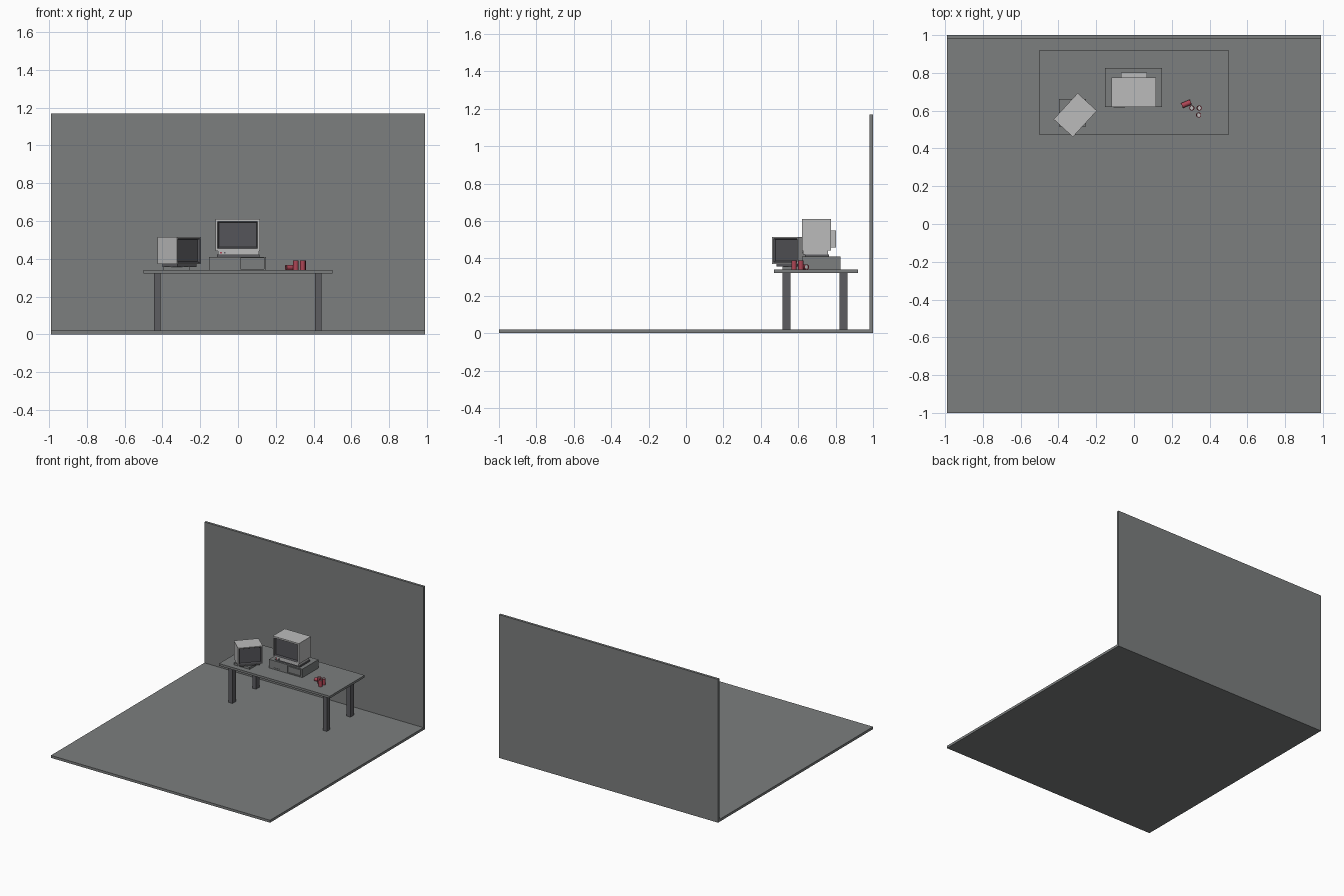
import bpy, bmesh
from math import radians, atan2
from mathutils import Vector, Matrix

if "Cube" in bpy.data.objects:
    bpy.data.objects.remove(bpy.data.objects["Cube"])


def material(name, rgb):
    m = bpy.data.materials.new(name)
    m.diffuse_color = (*rgb, 1)
    m.use_nodes = True
    m.node_tree.nodes["Principled BSDF"].inputs["Base Color"].default_value = m.diffuse_color
    return m


ROOM = material("room_grey", (0.20, 0.21, 0.21))
DARK = material("dark_grey", (0.11, 0.11, 0.12))
PALE = material("pale_plastic", (0.50, 0.50, 0.50))
SCREEN = material("screen_grey", (0.09, 0.09, 0.10))
RED = material("red", (0.42, 0.06, 0.09))


def finish(bm, name, mats, matrix=None):
    me = bpy.data.meshes.new(name)
    if matrix is not None:
        bm.transform(matrix)
    bmesh.ops.recalc_face_normals(bm, faces=bm.faces)
    bm.to_mesh(me)
    bm.free()
    ob = bpy.data.objects.new(name, me)
    bpy.context.collection.objects.link(ob)
    for m in mats:
        me.materials.append(m)
    return ob


def box_bm(x0, x1, y0, y1, z0, z1):
    bm = bmesh.new()
    size = Matrix.Diagonal((x1 - x0, y1 - y0, z1 - z0, 1))
    mid = Matrix.Translation(((x0 + x1) / 2, (y0 + y1) / 2, (z0 + z1) / 2))
    bmesh.ops.create_cube(bm, size=1, matrix=mid @ size)
    return bm


def box(name, bounds, mat, matrix=None):
    return finish(box_bm(*bounds), name, [mat], matrix)


def screen_box(name, bounds, rim, matrix=None):
    """Box whose front (-y) face holds a recessed dark bezel and screen."""
    bm = box_bm(*bounds)
    bm.normal_update()
    front = min(bm.faces, key=lambda f: f.calc_center_median().y)
    bmesh.ops.inset_region(bm, faces=[front], thickness=rim)
    ring = bmesh.ops.inset_region(bm, faces=[front], thickness=0.009, depth=-0.012)
    for f in ring["faces"] + [front]:
        f.material_index = 1
    return finish(bm, name, [PALE, SCREEN], matrix)


# Room
box("floor", (-0.99, 0.99, -1, 1, 0, 0.02), ROOM)
box("back_wall", (-0.99, 0.99, 0.98, 1, 0.02, 1.17), ROOM)

# Table
box("table_top", (-0.5, 0.5, 0.47, 0.92, 0.322, 0.34), ROOM)
for side, x in (("left", -0.428), ("right", 0.425)):
    for end, y in (("front", 0.537), ("back", 0.842)):
        box(f"{end}_{side}_leg", (x - 0.017, x + 0.017, y - 0.022, y + 0.022, 0.02, 0.322), DARK)

# Desktop computer case, with a drive bay cut into its front
case = box("computer_case", (-0.153, 0.148, 0.62, 0.825, 0.34, 0.41), ROOM)
cutter = box("bay_cutter", (0.014, 0.137, 0.60, 0.628, 0.346, 0.404), DARK)
cutter.hide_render = True
cutter.hide_set(True)
cut = case.modifiers.new("bay", "BOOLEAN")
cut.operation = "DIFFERENCE"
cut.object = cutter
cut.solver = "EXACT"
box("drive_panel", (0.022, 0.129, 0.622, 0.629, 0.352, 0.398), ROOM)
box("front_badge_plate", (-0.108, -0.048, 0.617, 0.621, 0.342, 0.354), ROOM)

# Main monitor
screen_box("main_monitor", (-0.12, 0.116, 0.62, 0.775, 0.442, 0.61), 0.018)
box("main_monitor_back", (-0.07, 0.07, 0.774, 0.802, 0.458, 0.548), PALE)
box("main_control_strip", (-0.106, 0.11, 0.626, 0.76, 0.421, 0.443), PALE)
box("main_monitor_foot", (-0.11, 0.115, 0.635, 0.765, 0.409, 0.422), DARK)
for i, (x, mat) in enumerate(((-0.09, RED), (-0.07, DARK))):
    box(f"control_button_{i}", (x - 0.005, x + 0.005, 0.623, 0.627, 0.427, 0.437), mat)

# Side monitor turned toward the middle of the room
turn = Matrix.Translation((-0.311, 0.577, 0)) @ Matrix.Rotation(radians(47.4), 4, "Z")
screen_box("side_monitor", (-0.094, 0.094, -0.069, 0.069, 0.371, 0.515), 0.011, turn)
box("side_monitor_neck", (-0.075, 0.075, -0.055, 0.05, 0.357, 0.372), DARK, turn)
box("side_monitor_base", (-0.397, -0.255, 0.515, 0.663, 0.34, 0.358), ROOM)


# Drink cans: red body, grey recessed ends
def can(name, matrix):
    bm = bmesh.new()
    bmesh.ops.create_cone(bm, cap_ends=True, segments=16, radius1=0.014, radius2=0.014, depth=0.05)
    bm.normal_update()
    for f in [f for f in bm.faces if len(f.verts) > 4]:
        bmesh.ops.inset_region(bm, faces=[f], thickness=0.003)
        bmesh.ops.inset_region(bm, faces=[f], thickness=0.001, depth=-0.003)
        f.material_index = 1
    for f in bm.faces:
        f.smooth = len(f.verts) == 4 and abs(f.normal.z) < 0.1
    ob = finish(bm, name, [RED, PALE], matrix)
    bpy.ops.object.select_all(action="DESELECT")
    ob.select_set(True)
    bpy.context.view_layer.objects.active = ob
    bpy.ops.object.shade_smooth_by_angle(angle=radians(35))


for i, (x, y) in enumerate(((0.306, 0.614), (0.345, 0.614), (0.342, 0.577))):
    can(f"standing_can_{i}", Matrix.Translation((x, y, 0.365)))
can("fallen_can", Matrix.Translation((0.277, 0.636, 0.354))
    @ Matrix.Rotation(radians(22), 4, "Z") @ Matrix.Rotation(radians(90), 4, "Y"))
